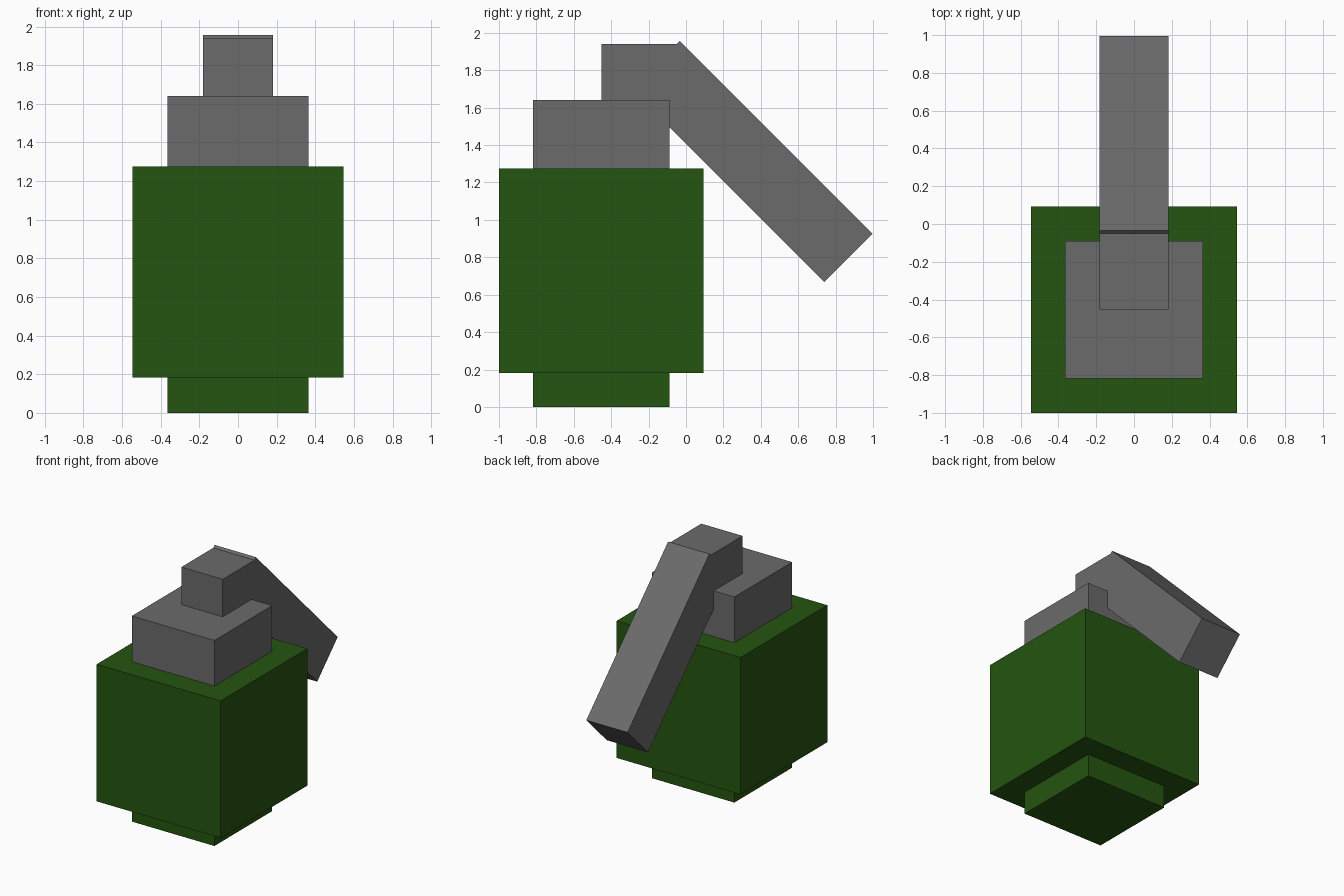
import bpy
import math
from mathutils import Matrix, Vector

if "Cube" in bpy.data.objects:
    bpy.data.objects.remove(bpy.data.objects["Cube"], do_unlink=True)


def material(name, colour):
    m = bpy.data.materials.new(name)
    m.use_nodes = True
    m.diffuse_color = colour
    bsdf = next(n for n in m.node_tree.nodes if n.type == 'BSDF_PRINCIPLED')
    bsdf.inputs["Base Color"].default_value = colour
    bsdf.inputs["Roughness"].default_value = 0.8
    return m


green = material("dark_green", (0.018, 0.09, 0.005, 1))
grey = material("dark_grey", (0.145, 0.145, 0.145, 1))


def box(name, centre, size, mat, tilt=0.0):
    """Box with its size baked into the mesh, optionally tilted about x."""
    bpy.ops.mesh.primitive_cube_add(size=1, location=centre, rotation=(tilt, 0, 0))
    ob = bpy.context.object
    ob.name = ob.data.name = name
    ob.data.transform(Matrix.Diagonal(Vector((*size, 1))))
    ob.data.materials.append(mat)
    return ob


U = 0.1822            # base grid unit of the blocky design
Y = -1 + 3 * U        # body axis

# Stacked body blocks
box("base", (0, Y, U / 2), (4 * U, 4 * U, U), green)
box("body", (0, Y, 4 * U), (6 * U, 6 * U, 6 * U), green)
box("neck", (0, Y, 8 * U), (4 * U, 4 * U, 2 * U), grey)

# Cap block and the safety lever sloping down behind it
box("cap", (0, -0.243, 1.757), (2 * U, 0.42, 2 * U), grey)
box("lever", (0, 0.352, 1.312), (2 * U, 8 * U, 2 * U), grey, math.radians(-45))
